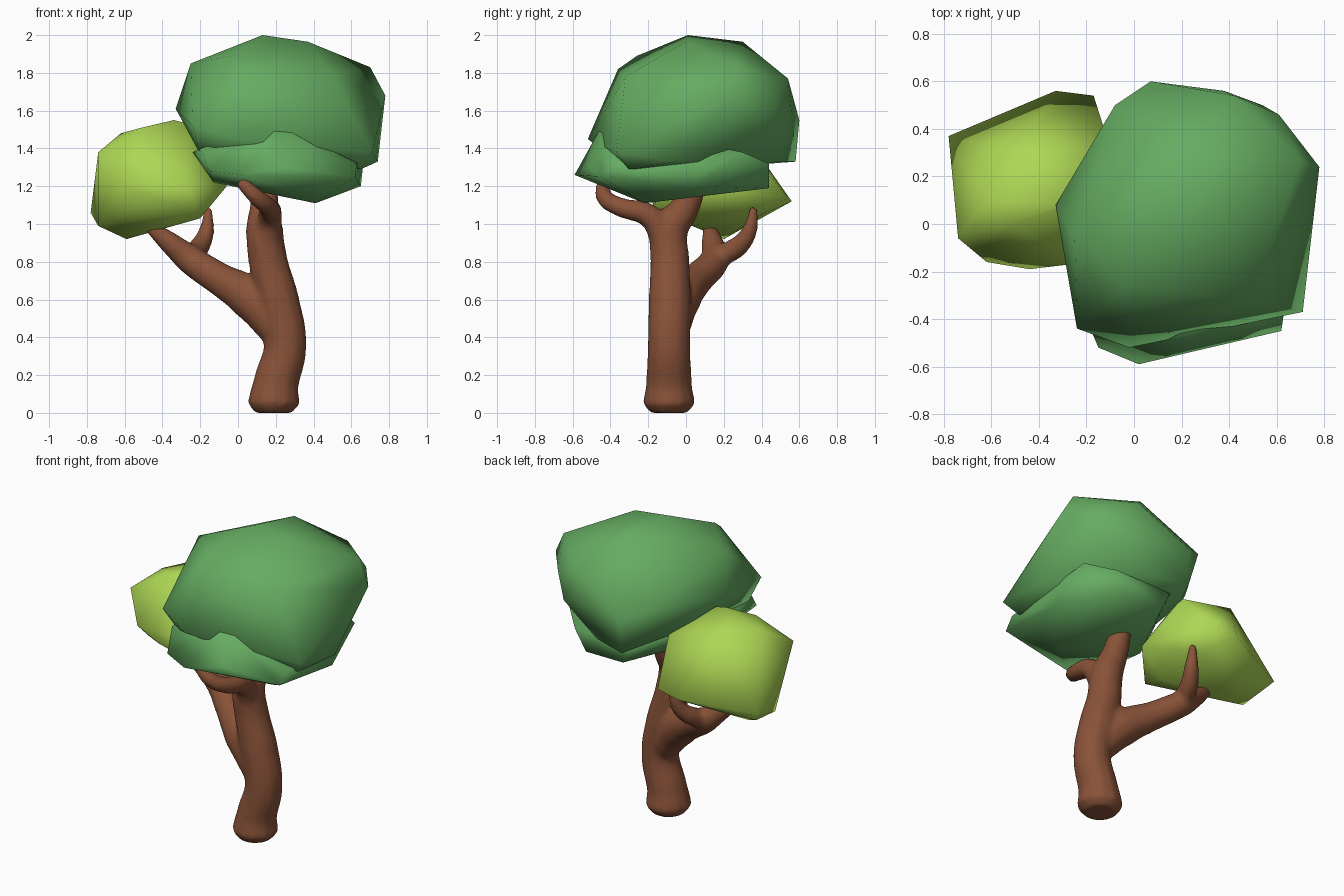
import bpy, bmesh


def material(name, color):
    m = bpy.data.materials.new(name)
    m.diffuse_color = (*color, 1)
    return m


def leaf_clump(name, points, mat):
    """Faceted, smooth-shaded foliage mass: convex hull of its corner points."""
    bm = bmesh.new()
    for p in points:
        bm.verts.new(p)
    bmesh.ops.convex_hull(bm, input=bm.verts[:])
    loose = [v for v in bm.verts if not v.link_faces]
    bmesh.ops.delete(bm, geom=loose, context='VERTS')
    bmesh.ops.recalc_face_normals(bm, faces=bm.faces[:])
    for f in bm.faces:
        f.smooth = True
    me = bpy.data.meshes.new(name)
    bm.to_mesh(me)
    bm.free()
    ob = bpy.data.objects.new(name, me)
    bpy.context.collection.objects.link(ob)
    me.materials.append(mat)
    return ob


def limbs(name, paths, mat):
    """Tapered tubes (x, y, z, radius) fused into one organic surface."""
    cu = bpy.data.curves.new(name, 'CURVE')
    cu.dimensions = '3D'
    cu.bevel_depth = 1.0
    cu.bevel_resolution = 4
    cu.use_fill_caps = True
    cu.resolution_u = 6
    for path in paths:
        s = cu.splines.new('BEZIER')
        s.bezier_points.add(len(path) - 1)
        for bp, (x, y, z, r) in zip(s.bezier_points, path):
            bp.co = (x, y, z)
            bp.radius = r
            bp.handle_left_type = bp.handle_right_type = 'AUTO'
    ob = bpy.data.objects.new(name, cu)
    bpy.context.collection.objects.link(ob)
    bpy.context.view_layer.objects.active = ob
    ob.select_set(True)
    bpy.ops.object.convert(target='MESH')
    ob = bpy.context.view_layer.objects.active
    ob.data.materials.clear()
    ob.data.materials.append(mat)
    rm = ob.modifiers.new("fuse", 'REMESH')
    rm.mode = 'VOXEL'
    rm.voxel_size = 0.014
    rm.use_smooth_shade = True
    sm = ob.modifiers.new("soften", 'SMOOTH')
    sm.factor = 0.5
    sm.iterations = 12
    return ob


bark = material("bark", (0.25, 0.085, 0.04))
green = material("green_leaves", (0.13, 0.41, 0.12))
lime = material("lime_leaves", (0.42, 0.68, 0.09))

# Trunk with its branches
limbs("trunk", [
    # main trunk up into the rear fork
    [(.19, -.09, .0, .1), (.19, -.09, .05, .14), (.2, -.09, .15, .122),
     (.25, -.09, .35, .114), (.21, -.085, .6, .114), (.16, -.085, .8, .105),
     (.14, -.085, .97, .1), (.14, -.01, 1.08, .08), (.14, .05, 1.23, .065)],
    # front fork
    [(.15, -.1, .88, .08), (.17, -.19, 1.04, .065), (.16, -.35, 1.09, .052),
     (.1, -.43, 1.14, .047), (.01, -.44, 1.23, .034)],
    # side branch
    [(.21, -.08, .44, .1), (.06, -.03, .61, .115), (-.1, .06, .71, .088),
     (-.25, .15, .81, .08), (-.36, .14, .9, .06), (-.47, .12, .99, .035)],
    # twig on side branch
    [(-.25, .14, .82, .06), (-.21, .26, .87, .058), (-.17, .33, .95, .045),
     (-.155, .36, 1.09, .022)],
], bark)

# Large crown
leaf_clump("upper_crown", [
    (.13, .01, 2.0), (.37, 0, 1.965), (.2, .3, 1.965), (-.25, -.05, 1.85),
    (-.03, -.26, 1.89), (0, -.36, 1.82), (.5, -.32, 1.78), (.7, .27, 1.83),
    (.42, .54, 1.77), (-.33, .08, 1.61), (-.08, .5, 1.62), (.07, .6, 1.55),
    (.38, .56, 1.58), (.61, .46, 1.68), (.78, .24, 1.68), (.54, .5, 1.52),
    (.06, .58, 1.33), (.71, -.37, 1.38), (.74, -.05, 1.33), (.65, -.3, 1.29),
    (-.02, -.52, 1.45), (-.24, -.44, 1.52), (-.2, -.35, 1.37), (.3, .5, 1.33),
    (-.14, .25, 1.4), (.4, .05, 1.29),
], green)

# Lower crown
leaf_clump("lower_crown", [
    (.02, -.59, 1.26), (-.15, -.52, 1.28), (.62, -.45, 1.25), (.63, -.38, 1.32),
    (.22, -.44, 1.53), (.41, -.22, 1.11), (.65, .05, 1.2), (.66, .1, 1.29),
    (.42, .44, 1.19), (.15, .44, 1.19), (.08, .43, 1.32), (.5, .44, 1.32),
    (-.13, -.1, 1.22), (-.24, -.15, 1.38), (-.2, -.4, 1.4), (.25, -.52, 1.3),
    (.64, .3, 1.38),
], green)

# Side crown
leaf_clump("side_crown", [
    (-.74, -.06, 1.38), (-.78, .37, 1.06), (-.62, .1, 1.48), (-.5, .3, 1.49),
    (-.51, 0, 1.51), (-.34, .08, 1.55), (-.26, .08, 1.53), (-.1, .32, 1.4),
    (-.62, -.16, 1.2), (-.44, -.19, 1.14), (-.27, -.17, 1.2), (-.22, -.16, 1.07),
    (-.59, .2, .92), (-.74, .13, .99), (-.72, .3, .99), (-.33, .56, 1.12),
    (-.17, .54, 1.14), (-.06, .0, 1.2), (-.2, 0, 1.03), (-.2, .38, 1.04),
], lime)
